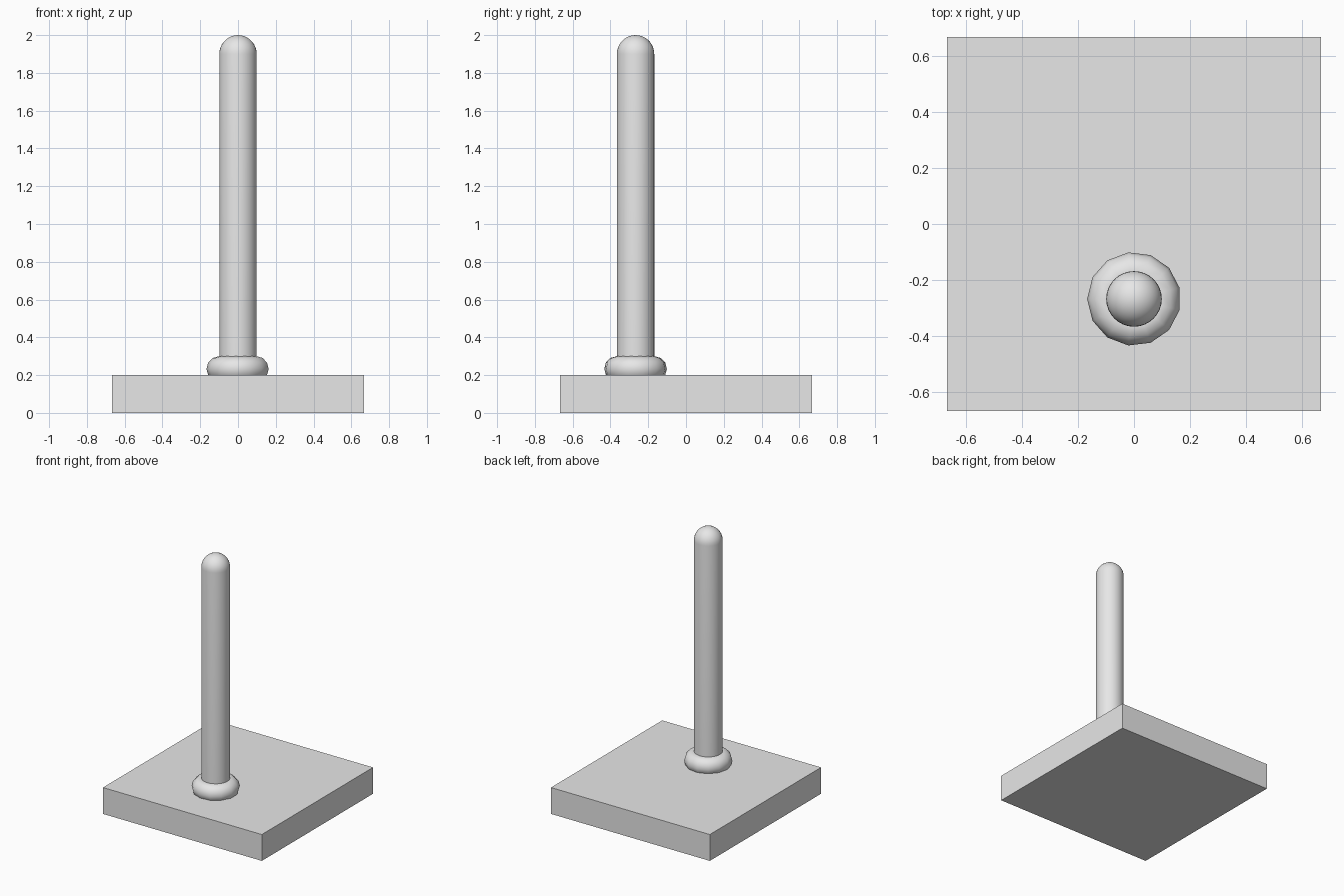
import bpy, bmesh
from math import cos, sin, pi, radians
from mathutils import Matrix

if "Cube" in bpy.data.objects:
    bpy.data.objects.remove(bpy.data.objects["Cube"])

POLE_Y = -0.267

# Single plain grey
grey = bpy.data.materials.new("light_grey")
grey.use_nodes = True
colour = (0.8, 0.8, 0.8, 1)
grey.diffuse_color = colour
grey.node_tree.nodes["Principled BSDF"].inputs["Base Color"].default_value = colour


def finish(name, bm, smooth=False):
    bmesh.ops.recalc_face_normals(bm, faces=bm.faces)
    for face in bm.faces:
        face.smooth = smooth
    mesh = bpy.data.meshes.new(name)
    bm.to_mesh(mesh)
    bm.free()
    mesh.materials.append(grey)
    obj = bpy.data.objects.new(name, mesh)
    bpy.context.collection.objects.link(obj)
    return obj


def lathe(name, profile, sides, closed=False):
    """Spin (radius, height) points around z, with a vertex facing -x."""
    bm = bmesh.new()
    verts = [bm.verts.new((-r, 0, z)) for r, z in profile]
    pairs = list(zip(verts, verts[1:]))
    if closed:
        pairs.append((verts[-1], verts[0]))
    edges = [bm.edges.new(pair) for pair in pairs]
    bmesh.ops.spin(bm, geom=verts + edges, cent=(0, 0, 0), axis=(0, 0, 1),
                   angle=2 * pi, steps=sides, use_merge=True)
    bmesh.ops.remove_doubles(bm, verts=bm.verts, dist=0.0001)
    obj = finish(name, bm, smooth=True)
    obj.location.y = POLE_Y
    return obj


# Square base slab
bm = bmesh.new()
bmesh.ops.create_cube(bm, size=1, matrix=Matrix.Translation((0, 0, 0.1))
                      @ Matrix.Diagonal((1.333, 1.333, 0.2, 1)))
finish("base", bm)

# Upright pole with a domed top, its foot sunk into the base
radius = 0.099
dome = [(radius * cos(radians(a)), 1.9 + 0.1 * sin(radians(a)))
        for a in range(0, 90, 10)]
lathe("pole", [(0, 0.15), (radius, 0.15)] + dome + [(0, 2)], 32)

# Rounded collar ring around the foot of the pole
ring = [(0.1 + 0.067 * cos(2 * pi * i / 12), 0.233 + 0.067 * sin(2 * pi * i / 12))
        for i in range(12)]
lathe("collar", ring, 13, closed=True)

# Keep the pole's flat underside crisp
bpy.ops.object.select_all(action="DESELECT")
pole = bpy.data.objects["pole"]
pole.select_set(True)
bpy.context.view_layer.objects.active = pole
bpy.ops.object.shade_smooth_by_angle(angle=radians(40))
